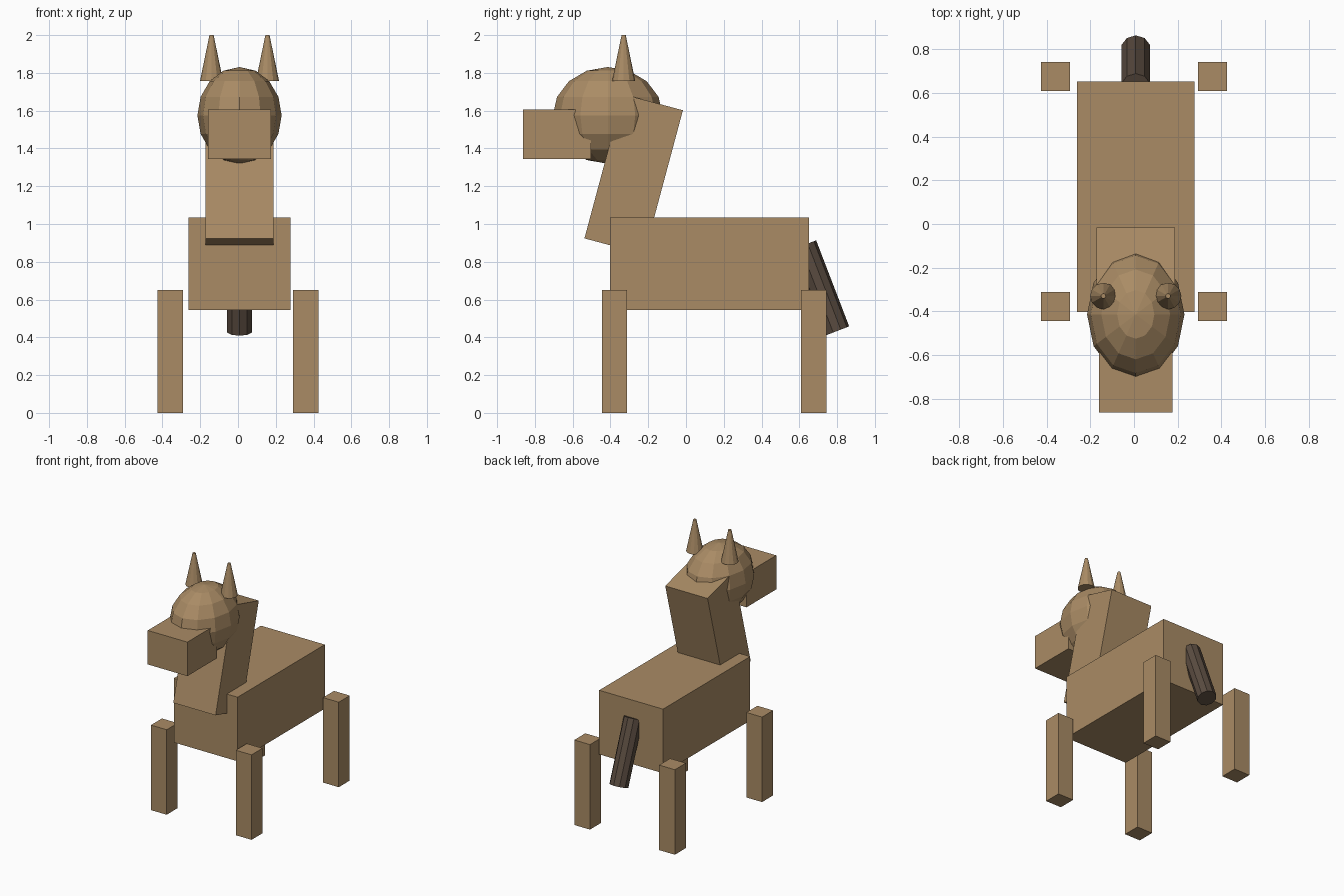
import bpy
from math import radians

if "Cube" in bpy.data.objects:
    bpy.data.objects.remove(bpy.data.objects["Cube"])

CX = 0.008  # midline of body, head and tail


def material(name, rgb):
    m = bpy.data.materials.new(name)
    m.diffuse_color = (*rgb, 1)
    m.use_nodes = True
    m.node_tree.nodes["Principled BSDF"].inputs["Base Color"].default_value = m.diffuse_color
    return m


BROWN = material("brown_coat", (0.40, 0.26, 0.13))
DARK = material("dark_hair", (0.10, 0.07, 0.05))


def finish(name, mat, scale=(1, 1, 1)):
    ob = bpy.context.object
    ob.name = name
    ob.scale = scale
    ob.data.materials.append(mat)
    return ob


def box(name, loc, size, tilt=0):
    bpy.ops.mesh.primitive_cube_add(size=1, location=loc, rotation=(radians(tilt), 0, 0))
    return finish(name, BROWN, size)


# Body, neck and snout
box("body", (CX, 0.125, 0.79), (0.54, 1.054, 0.49))
box("neck", (CX, -0.277, 1.263), (0.358, 0.328, 0.79), -15)
box("snout", (CX, -0.683, 1.475), (0.335, 0.36, 0.26))

# Head
bpy.ops.mesh.primitive_uv_sphere_add(segments=12, ring_count=8, radius=1,
                                     location=(CX, -0.414, 1.575))
finish("head", BROWN, (0.223, 0.291, 0.256))

# Ears and legs, mirrored left and right
for side, s in (("left", 1), ("right", -1)):
    bpy.ops.mesh.primitive_cone_add(vertices=12, radius1=0.061, radius2=0.011, depth=0.242,
                                    location=(CX + s * 0.148, -0.33, 1.879))
    finish(f"{side}_ear", BROWN)
    for end, y in (("front", -0.378), ("back", 0.676)):
        box(f"{end}_{side}_leg", (s * 0.359, y, 0.325), (0.133, 0.133, 0.65))

# Tail
bpy.ops.mesh.primitive_cylinder_add(vertices=10, radius=0.069, depth=0.488,
                                    location=(CX, 0.712, 0.661), rotation=(radians(21), 0, 0))
finish("tail", DARK)
